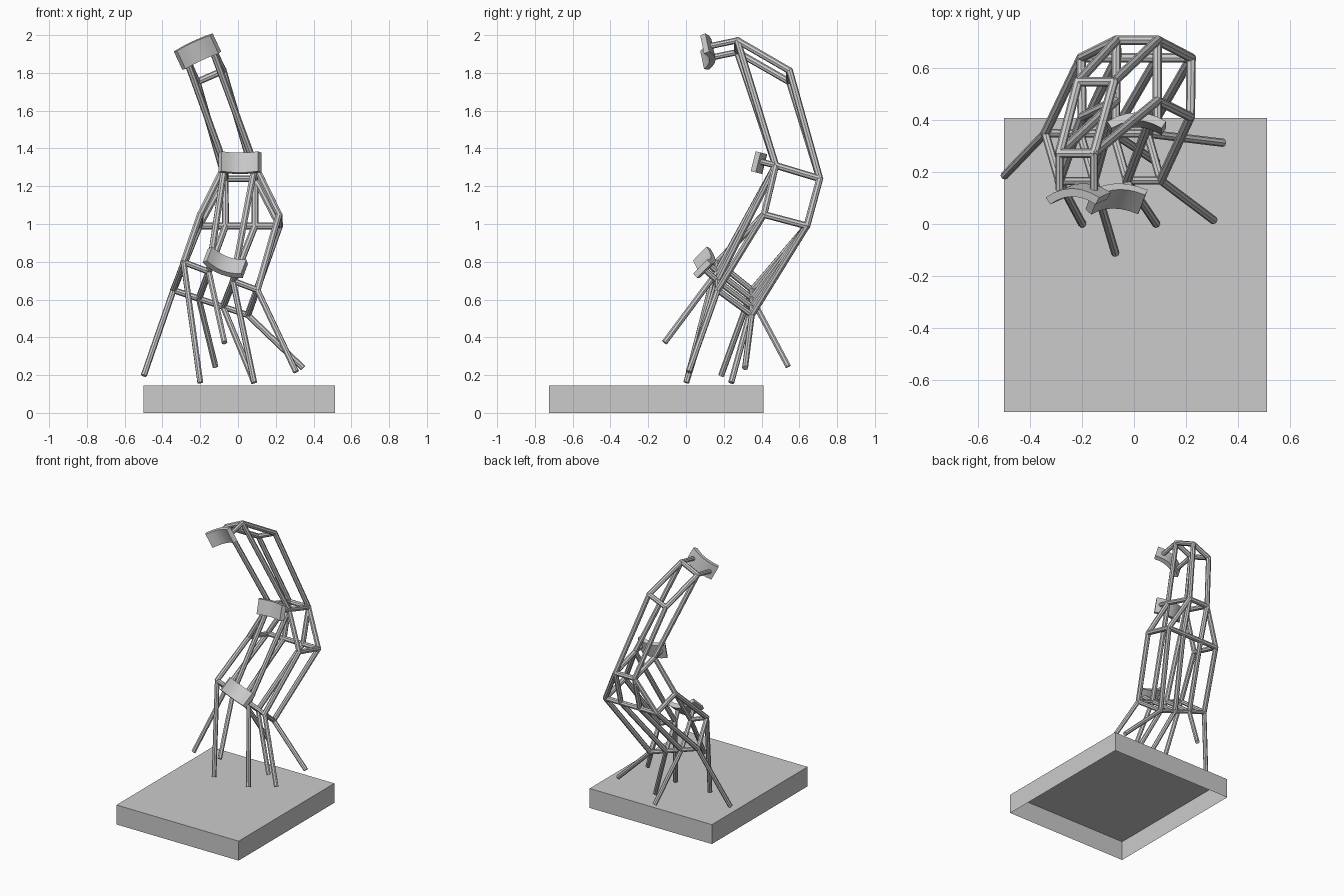
import bpy, bmesh, math
from mathutils import Vector, Matrix

if "Cube" in bpy.data.objects:
    bpy.data.objects.remove(bpy.data.objects["Cube"])


def add_object(name, bm):
    bmesh.ops.recalc_face_normals(bm, faces=bm.faces)
    mesh = bpy.data.meshes.new(name)
    bm.to_mesh(mesh)
    bm.free()
    ob = bpy.data.objects.new(name, mesh)
    bpy.context.collection.objects.link(ob)
    return ob


def bars(name, pairs, r=0.018, ext=0.006):
    """Straight round struts between pairs of points."""
    bm = bmesh.new()
    for a, b in pairs:
        a, b = Vector(a), Vector(b)
        d = b - a
        m = Matrix.Translation((a + b) / 2) @ d.to_track_quat('Z', 'Y').to_matrix().to_4x4()
        bmesh.ops.create_cone(bm, cap_ends=True, segments=8, radius1=r, radius2=r,
                              depth=d.length + 2 * ext, matrix=m)
    return add_object(name, bm)


def pad(name, centre, across, normal, w=0.21, h=0.108, t=0.032, sag=0.033, seg=6):
    """Curved plate whose two ends bend towards its normal."""
    u = Vector(across).normalized()
    n = Vector(normal)
    n = (n - u * n.dot(u)).normalized()
    v = u.cross(-n)
    if v.z < 0:
        v = -v
    c = Vector(centre)
    bm = bmesh.new()
    rings = []
    for i in range(seg + 1):
        s = 2 * i / seg - 1
        mid = c + u * (s * w / 2) + n * (sag * (s * s - 0.5))
        tilt = (n - u * (s * 4 * sag / w)).normalized()
        rings.append([bm.verts.new(mid + v * (h / 2 * j) + tilt * (t / 2 * k))
                      for j, k in ((-1, -1), (1, -1), (1, 1), (-1, 1))])
    for p, q in zip(rings, rings[1:]):
        for k in range(4):
            bm.faces.new((p[k], p[(k + 1) % 4], q[(k + 1) % 4], q[k]))
    bm.faces.new(rings[0])
    bm.faces.new(rings[-1])
    ob = add_object(name, bm)
    for o in bpy.context.selected_objects:
        o.select_set(False)
    bpy.context.view_layer.objects.active = ob
    ob.select_set(True)
    bpy.ops.object.shade_smooth_by_angle(angle=math.radians(35))
    return ob


def lerp_row(a, b, fractions=(0, 0.342, 0.668, 1)):
    a, b = Vector(a), Vector(b)
    return [a.lerp(b, f) for f in fractions]


# Base: a shallow box, open underneath
bm = bmesh.new()
bmesh.ops.create_cube(bm, size=1, matrix=Matrix.Translation((0.006, -0.158, 0.073))
                      @ Matrix.Diagonal((1.014, 1.134, 0.146, 1)))
bmesh.ops.delete(bm, geom=[f for f in bm.faces if f.normal.z < -0.9], context='FACES')
add_object("base_slab", bm)

# Joint positions, left to right
head_front = [Vector((-0.287, 0.272, 1.91)), Vector((-0.154, 0.272, 1.972))]
head_back = [Vector((-0.216, 0.548, 1.752)), Vector((-0.078, 0.548, 1.812))]
chest_front = [Vector((x, 0.475, 1.31)) for x in (-0.07, 0.09)]
chest_back = [Vector((x, 0.708, 1.24)) for x in (-0.068, 0.09)]
waist_front = [Vector((x, 0.413, 1.05)) for x in (-0.2, 0.217)]
waist_back = [Vector((x, 0.64, 0.99)) for x in (-0.204, -0.066, 0.09, 0.22)]
hip_front = lerp_row((-0.288, 0.165, 0.798), (0.103, 0.168, 0.65))
hip_back = lerp_row((-0.342, 0.35, 0.65), (0.052, 0.348, 0.518))

# Upper frame
bars("upper_frame",
     list(zip(head_front, head_back)) + list(zip(head_front, chest_front))
     + list(zip(head_back, chest_back)) + list(zip(chest_front, chest_back))
     + [tuple(head_front), tuple(head_back), tuple(chest_back)])

# Waist frame
bars("waist_frame",
     list(zip(waist_front, (waist_back[0], waist_back[3])))
     + list(zip(chest_front, waist_front))
     + list(zip((chest_back[0], chest_back[0], chest_back[1], chest_back[1]), waist_back))
     + [(waist_back[0], waist_back[3])])

# Long struts down to the hip ring
bars("lower_struts",
     list(zip(waist_back, hip_back))
     + [(waist_front[0], hip_front[0]), (waist_front[1], hip_front[3])]
     + list(zip(chest_front, hip_front[1:3])))

# Hip ring
bars("hip_ring",
     list(zip(hip_front, hip_back))
     + [(hip_front[0], hip_front[1]), (hip_front[2], hip_front[3]),
        (hip_back[0], hip_back[3])], r=0.016)

# Legs
front_feet = [(-0.2, 0.002, 0.163), (-0.072, -0.112, 0.375),
              (0.085, 0.002, 0.163), (0.306, 0.015, 0.22)]
back_feet = [(-0.498, 0.187, 0.2), (-0.12, 0.54, 0.248),
             (0.085, 0.24, 0.163), (0.342, 0.313, 0.24)]
bars("front_legs", zip(hip_front, front_feet), r=0.016, ext=0.003)
bars("back_legs", zip(hip_back, back_feet), r=0.016, ext=0.003)

# Curved pads on short arms
for name, joints, step, centre in (
        ("top", head_front, (0.0, -0.135, -0.028), (-0.215, 0.115, 1.914)),
        ("middle", chest_front, (0.0, -0.08, 0.02), (0.01, 0.385, 1.325)),
        ("hip", hip_front[1:3], (0.02, -0.06, 0.052), (-0.068, 0.096, 0.79))):
    arm = Vector(step)
    bars(name + "_pad_arms", [(p, p + arm) for p in joints], r=0.016)
    pad(name + "_pad", centre, joints[1] - joints[0], arm)
